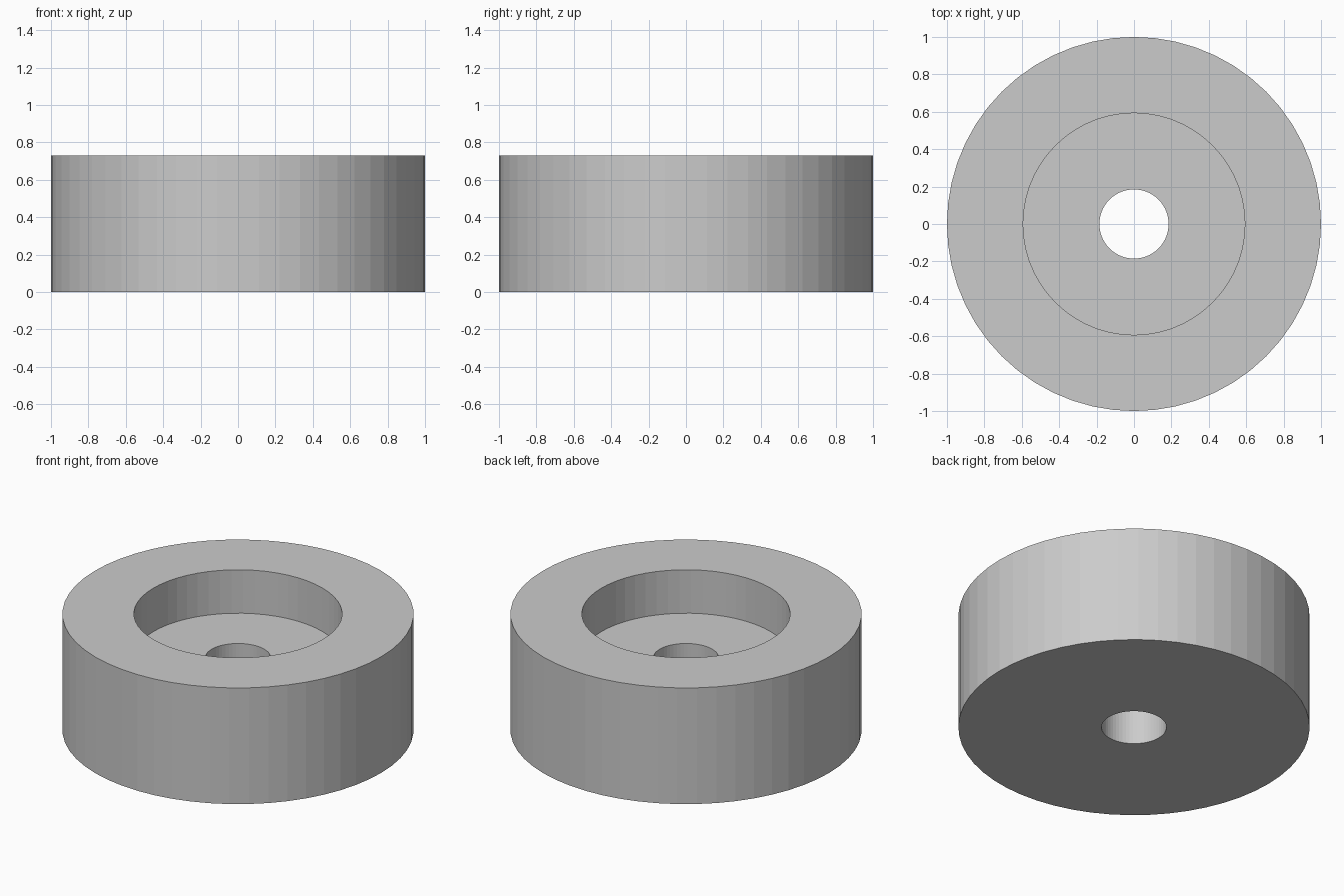
import bpy, bmesh
from math import cos, sin, tau

if "Cube" in bpy.data.objects:
    bpy.data.objects.remove(bpy.data.objects["Cube"])

SIDES = 56
HEIGHT = 0.73
FLOOR = 0.457          # height of the recess floor
OUTER, RECESS, BORE = 1.0, 0.593, 0.185

# Cross-section (radius, z) of the ring, closed loop
profile = [(BORE, 0), (OUTER, 0), (OUTER, HEIGHT),
           (RECESS, HEIGHT), (RECESS, FLOOR), (BORE, FLOOR)]


def lathe(name, section, sides):
    """Revolve a closed section around z into a solid."""
    bm = bmesh.new()
    rings = [[bm.verts.new((r * cos(tau * i / sides), r * sin(tau * i / sides), z))
              for r, z in section] for i in range(sides)]
    n = len(section)
    for i in range(sides):
        a, b = rings[i], rings[(i + 1) % sides]
        for j in range(n):
            k = (j + 1) % n
            bm.faces.new((a[j], b[j], b[k], a[k]))
    bmesh.ops.recalc_face_normals(bm, faces=bm.faces)
    mesh = bpy.data.meshes.new(name)
    bm.to_mesh(mesh)
    bm.free()
    obj = bpy.data.objects.new(name, mesh)
    bpy.context.collection.objects.link(obj)
    return obj


# Counterbored cylinder
lathe("counterbored_bushing", profile, SIDES)
